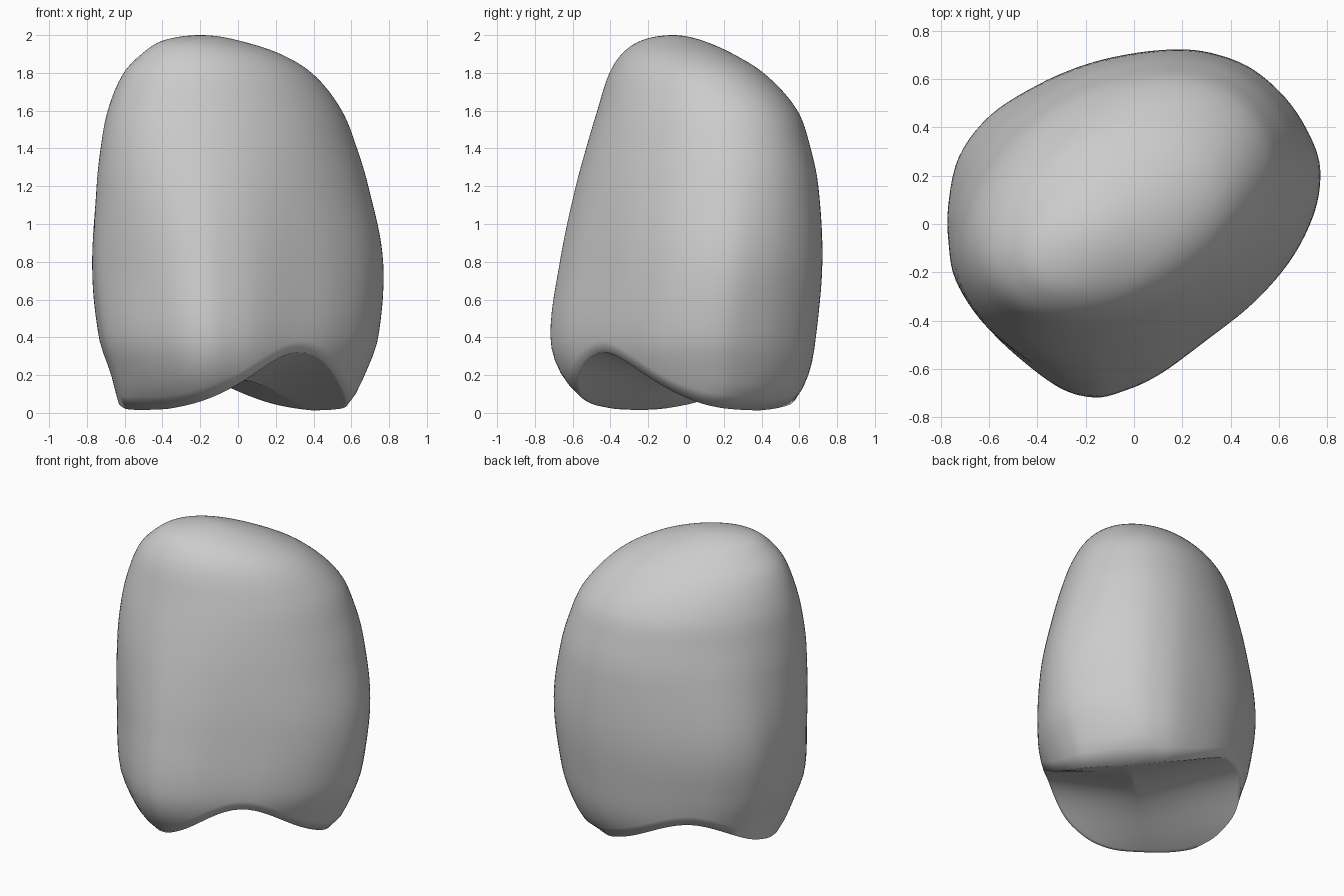
import bpy, bmesh, math

cube = bpy.data.objects.get("Cube")
if cube:
    bpy.data.objects.remove(cube, do_unlink=True)

SIDES, RINGS = 120, 56

# Cross-section of the crown, counter-clockwise, at its widest
OUTLINE = [(.77, .17), (.75, .3), (.65, .48), (.5, .63), (.35, .7), (.2, .725),
           (0, .71), (-.2, .665), (-.4, .58), (-.6, .45), (-.73, .27), (-.77, .05),
           (-.76, -.12), (-.725, -.27), (-.61, -.44), (-.46, -.58), (-.31, -.685),
           (-.17, -.72), (-.04, -.69), (.11, -.62), (.31, -.475), (.5, -.325),
           (.65, -.155), (.74, .02)]
HALF_X, HALF_Y = .77, .7225

# Height, then the left, right, front and back limits of the section
LIMITS = [(2, -.2, -.2, -.07, -.07), (1.97, -.4, .01, -.24, .09),
          (1.9, -.51, .225, -.34, .25), (1.8, -.605, .39, -.405, .41),
          (1.6, -.69, .55, -.47, .59), (1.4, -.73, .63, -.53, .66),
          (1.2, -.755, .69, -.585, .7), (.8, -.775, .768, -.67, .72),
          (.4, -.735, .742, -.72, .685), (.2, -.67, .67, -.66, .645),
          (.05, -.63, .59, -.52, .56), (0, -.6, .52, -.42, .46)]


def hermite(a, b, slope_a, slope_b, width, t):
    """Cubic blend from a to b."""
    return (a * (1 + 2 * t) * (1 - t) ** 2 + b * t * t * (3 - 2 * t)
            + width * (slope_a * t * (1 - t) ** 2 - slope_b * t * t * (1 - t)))


def outline_point(f):
    """Smooth closed curve through the outline, f from 0 to 1."""
    n = len(OUTLINE)
    i, t = int(f * n), (f * n) % 1
    p, a, b, c = (OUTLINE[(i + k) % n] for k in (-1, 0, 1, 2))
    return [hermite(a[k], b[k], (b[k] - p[k]) / 2, (c[k] - a[k]) / 2, 1, t) for k in (0, 1)]


# The root of the depth below the top gives an evenly rounded dome
DEPTHS = [math.sqrt(2 - row[0]) for row in LIMITS]


def limits_at(z):
    """Smoothly interpolated section limits at height z."""
    q = math.sqrt(max(0, 2 - z))
    last = len(DEPTHS) - 1
    i = max(k for k in range(last) if DEPTHS[k] <= q or k == 0)
    width = DEPTHS[i + 1] - DEPTHS[i]
    t = min(1, (q - DEPTHS[i]) / width)

    def slope(j, k):
        lo, hi = max(0, j - 1), min(last, j + 1)
        return (LIMITS[hi][k] - LIMITS[lo][k]) / (DEPTHS[hi] - DEPTHS[lo])

    return [hermite(LIMITS[i][k], LIMITS[i + 1][k], slope(i, k), slope(i + 1, k), width, t)
            for k in range(1, 5)]


def wall(p, z):
    """Outline point at height z; sections turn into slanted ellipses higher up."""
    px, py = p[0] / HALF_X, p[1] / HALF_Y
    slant = .29
    ellipse = math.sqrt((1 - slant ** 2) / (px * px - 2 * slant * px * py + py * py))
    t = min(1, max(0, (z - .55) / 1.1))
    scale = 1 + (ellipse - 1) * t * t * (3 - 2 * t)
    left, right, front, back = limits_at(z)
    return ((left + right + px * scale * (right - left)) / 2,
            (front + back + py * scale * (back - front)) / 2)


def underside(x, y):
    """Height of the biting surface: two cusps with a groove between them."""
    along = (x + y) / math.sqrt(2)
    across = (x - y) / math.sqrt(2)
    crest = .22 + across * (.27 if across > 0 else -.13)
    return max(0, crest * math.exp(-((along + .16 * across) / .48) ** 2) - .045)


def rim_height(p):
    """Height where the wall meets the biting surface."""
    z = .1
    for _ in range(30):
        z = (z + underside(*wall(p, z))) / 2
    return z


bm = bmesh.new()
points = [outline_point(i / SIDES) for i in range(SIDES)]
rims = [rim_height(p) for p in points]
loops = []

# Biting surface, from the middle out to the rim
for s in (.08, .2, .35, .5, .62, .74, .84, .92, .97):
    loop = []
    for p, z in zip(points, rims):
        x, y = (c * s for c in wall(p, z))
        loop.append(bm.verts.new((x, y, underside(x, y))))
    loops.append(loop)

# Outer wall, from the rim up to the dome
for r in range(RINGS):
    t = r / RINGS
    rise = 1 - (1 - t) ** 2
    loop = []
    for p, rim in zip(points, rims):
        z = rim + (2 - rim) * rise
        loop.append(bm.verts.new((*wall(p, z), z)))
    loops.append(loop)

for low, high in zip(loops, loops[1:]):
    for i in range(SIDES):
        j = (i + 1) % SIDES
        bm.faces.new((low[i], low[j], high[j], high[i]))

# Close the middle of the underside and the top
for loop, tip in ((loops[0], (0, 0, underside(0, 0))), (loops[-1], (-.2, -.07, 2))):
    centre = bm.verts.new(tip)
    for i in range(SIDES):
        bm.faces.new((loop[i], loop[(i + 1) % SIDES], centre))
bmesh.ops.recalc_face_normals(bm, faces=bm.faces)

mesh = bpy.data.meshes.new("crown")
bm.to_mesh(mesh)
bm.free()
crown = bpy.data.objects.new("crown", mesh)
bpy.context.collection.objects.link(crown)

# One plain grey for the whole crown
grey = bpy.data.materials.new("light_grey")
grey.use_nodes = True
grey.diffuse_color = (.6, .6, .6, 1)
for node in grey.node_tree.nodes:
    if node.type == 'BSDF_PRINCIPLED':
        node.inputs["Base Color"].default_value = (.6, .6, .6, 1)
mesh.materials.append(grey)

bpy.ops.object.select_all(action='DESELECT')
crown.select_set(True)
bpy.context.view_layer.objects.active = crown
bpy.ops.object.shade_smooth_by_angle(angle=math.radians(80))
